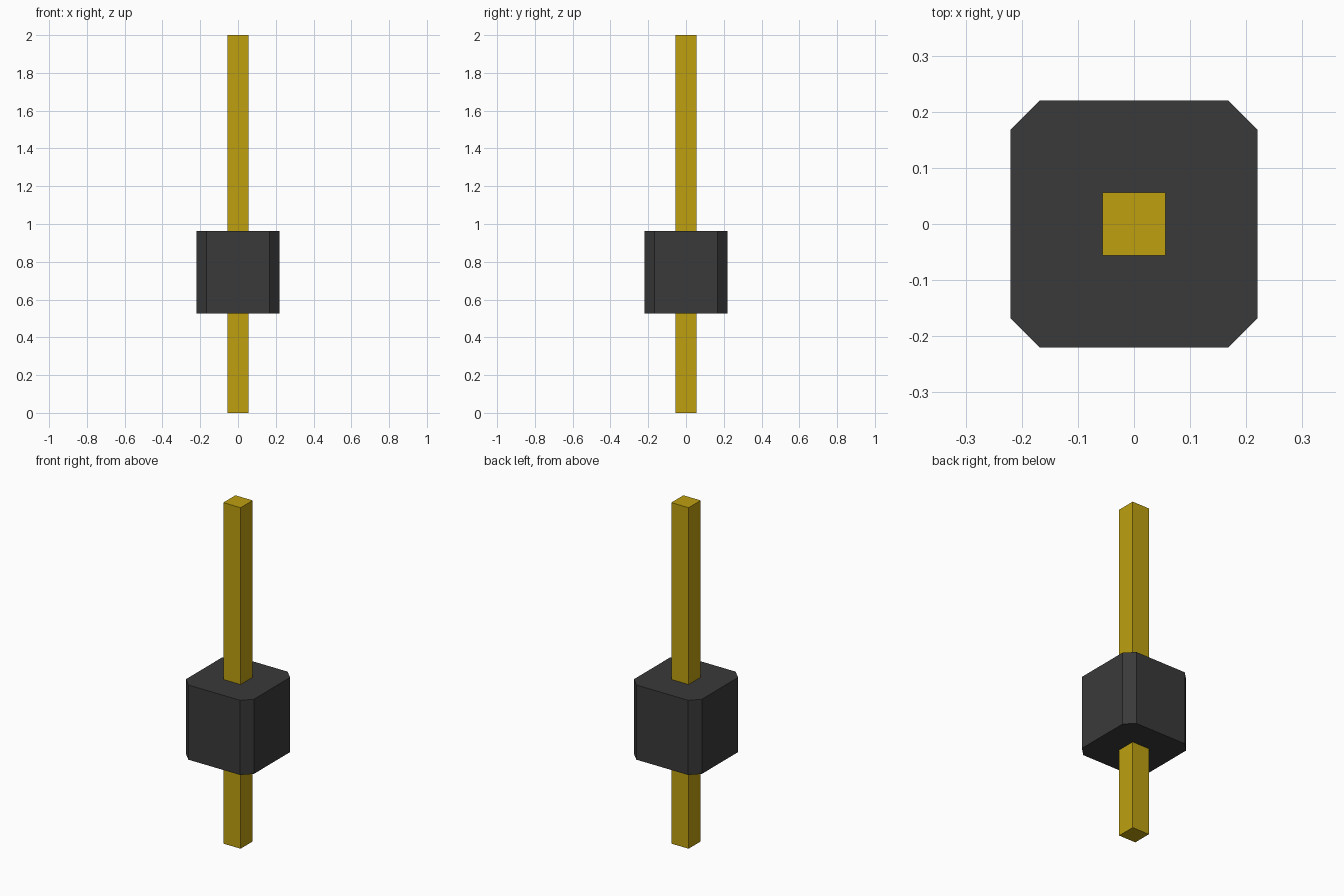
import bpy
import bmesh

cube = bpy.data.objects.get("Cube")
if cube:
    bpy.data.objects.remove(cube, do_unlink=True)


def make_material(name, color, metallic=0.0):
    mat = bpy.data.materials.new(name)
    mat.use_nodes = True
    mat.diffuse_color = color
    mat.node_tree.nodes["Principled BSDF"].inputs["Base Color"].default_value = color
    return mat


def make_prism(name, half, z_low, z_high, mat, chamfer=0.0):
    """Square upright block, with its vertical edges optionally chamfered."""
    bm = bmesh.new()
    bmesh.ops.create_cube(bm, size=1)
    for v in bm.verts:
        v.co.x *= 2 * half
        v.co.y *= 2 * half
        v.co.z = z_high if v.co.z > 0 else z_low
    if chamfer:
        upright = [e for e in bm.edges
                   if abs(e.verts[0].co.z - e.verts[1].co.z) > 0.01]
        bmesh.ops.bevel(bm, geom=upright, offset=chamfer,
                        offset_type='OFFSET', segments=1, affect='EDGES')
    bmesh.ops.recalc_face_normals(bm, faces=bm.faces)
    mesh = bpy.data.meshes.new(name)
    bm.to_mesh(mesh)
    bm.free()
    mesh.materials.append(mat)
    obj = bpy.data.objects.new(name, mesh)
    bpy.context.collection.objects.link(obj)
    return obj


gold = make_material("gold", (0.515, 0.35, 0.005, 1))
black = make_material("black plastic", (0.042, 0.042, 0.042, 1))

# Square metal pin running through the whole height
make_prism("pin", 0.056, 0.0, 2.0, gold)

# Plastic housing with chamfered upright corners
make_prism("housing", 0.22, 0.525, 0.963, black, chamfer=0.052)
